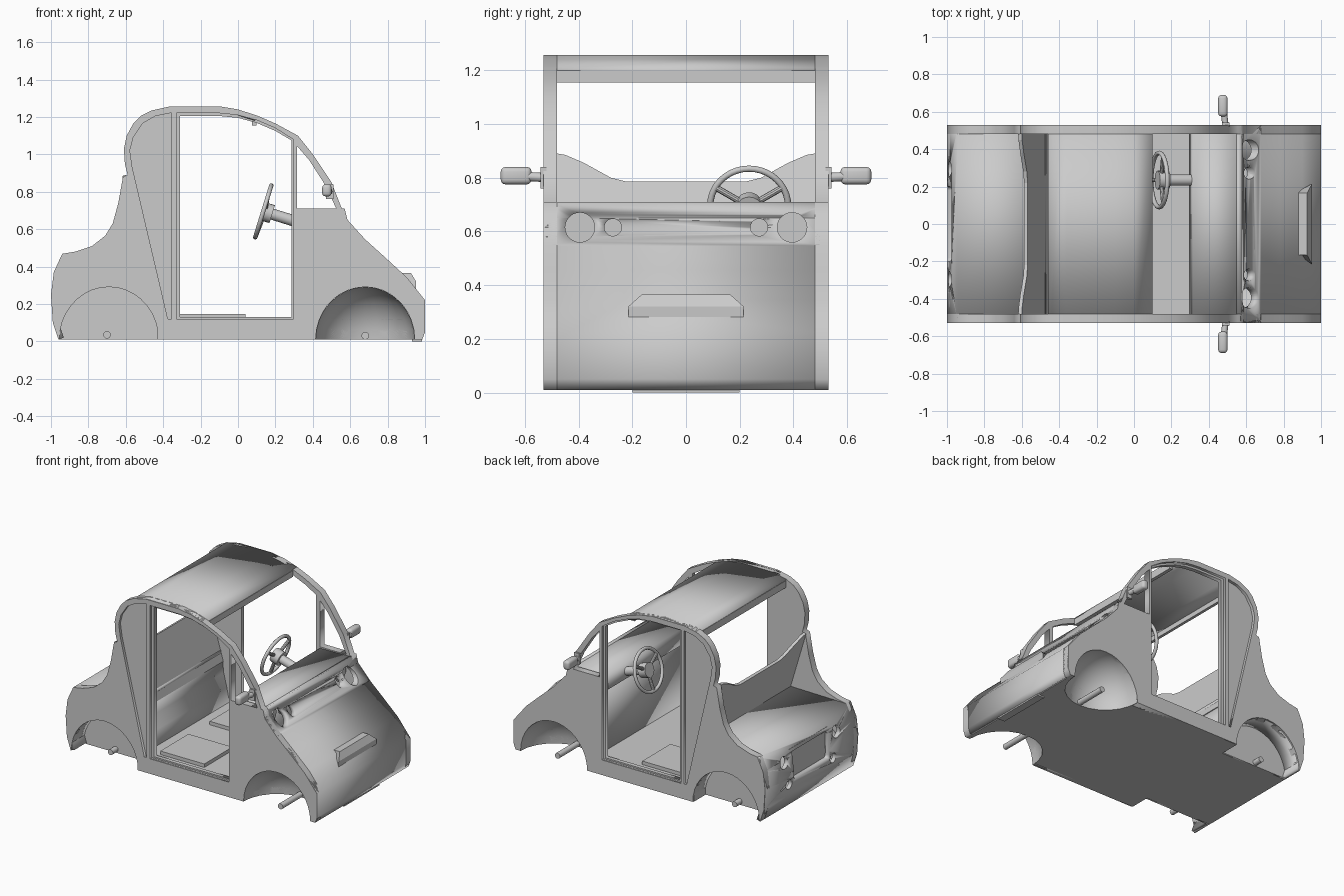
import bpy, bmesh, math
from mathutils import Vector, Matrix

if "Cube" in bpy.data.objects:
    bpy.data.objects.remove(bpy.data.objects["Cube"])

grey = bpy.data.materials.new("body_grey")
grey.use_nodes = True
GREY = (0.6, 0.6, 0.6, 1)
grey.diffuse_color = GREY
grey.node_tree.nodes["Principled BSDF"].inputs["Base Color"].default_value = GREY
HALF, INNER = 0.53, 0.48


def add(name, mesh, smooth=False):
    ob = bpy.data.objects.new(name, mesh)
    bpy.context.collection.objects.link(ob)
    mesh.materials.clear()
    mesh.materials.append(grey)
    bpy.ops.object.select_all(action='DESELECT')
    ob.select_set(True)
    bpy.context.view_layer.objects.active = ob
    if smooth:
        bpy.ops.object.shade_smooth_by_angle(angle=math.radians(30))
    return ob


def from_bm(name, bm, smooth=False):
    mesh = bpy.data.meshes.new(name)
    bm.to_mesh(mesh)
    bm.free()
    return add(name, mesh, smooth)


def plate(name, loops, y0, y1):
    """Side-view outline, with holes, extruded from y0 to y1."""
    cu = bpy.data.curves.new(name, 'CURVE')
    cu.dimensions, cu.fill_mode, cu.extrude = '2D', 'BOTH', abs(y1 - y0) / 2
    for loop in loops:
        sp = cu.splines.new('POLY')
        sp.points.add(len(loop) - 1)
        for p, (x, z) in zip(sp.points, loop):
            p.co = (x, z, 0, 1)
        sp.use_cyclic_u = True
    tmp = bpy.data.objects.new(name + "_outline", cu)
    mesh = bpy.data.meshes.new_from_object(tmp)
    bpy.data.objects.remove(tmp)
    mesh.transform(Matrix.Translation((0, (y0 + y1) / 2, 0)) @ Matrix.Rotation(math.pi / 2, 4, 'X'))
    return add(name, mesh)


def strip(name, path, y0, y1, thick=0.03):
    """Side-view path swept across the car and thickened inward."""
    bm = bmesh.new()
    rows = [[bm.verts.new((x, y, z)) for y in (y0, y1)] for x, z in path]
    for a, b in zip(rows, rows[1:]):
        bm.faces.new((a[0], b[0], b[1], a[1]))
    ob = from_bm(name, bm, True)
    mod = ob.modifiers.new("thickness", 'SOLIDIFY')
    mod.thickness, mod.offset = thick, -1
    bpy.ops.object.modifier_apply(modifier=mod.name)
    return ob


def box(name, lo, hi, bevel=0):
    bm = bmesh.new()
    bmesh.ops.create_cube(bm, size=1)
    lo, hi = Vector(lo), Vector(hi)
    for v in bm.verts:
        v.co = (lo + hi) / 2 + v.co * (hi - lo)
    if bevel:
        bmesh.ops.bevel(bm, geom=bm.edges[:], offset=bevel, segments=3, affect='EDGES', profile=0.5)
    return from_bm(name, bm, bool(bevel))


def rod(name, a, b, r, sides=20):
    a, b = Vector(a), Vector(b)
    bm = bmesh.new()
    turn = (b - a).to_track_quat('Z', 'Y').to_matrix().to_4x4()
    bmesh.ops.create_cone(bm, cap_ends=True, segments=sides, radius1=r, radius2=r,
                          depth=(b - a).length, matrix=Matrix.Translation((a + b) / 2) @ turn)
    return from_bm(name, bm, True)


def cut(ob, cutter):
    mod = ob.modifiers.new("cut", 'BOOLEAN')
    mod.operation, mod.object, mod.solver = 'DIFFERENCE', cutter, 'EXACT'
    bpy.context.view_layer.objects.active = ob
    bpy.ops.object.modifier_apply(modifier=mod.name)
    bpy.data.objects.remove(cutter)


def arch(cx, r, n=18):
    """Wheel arch, from rear to front."""
    return [(cx - r * math.cos(math.pi * i / n), 0.01 + 1.06 * r * math.sin(math.pi * i / n))
            for i in range(n + 1)]


# Profiles of the body, each from rear to front
tail = [(-.96, .01), (-.99, .1), (-1, .25), (-.985, .37), (-.94, .468)]
fin = [(-.87, .48), (-.78, .51), (-.71, .565), (-.67, .63), (-.64, .74), (-.615, .88), (-.59, .89)]
roof = [(-.605, .95), (-.61, 1.03), (-.595, 1.1), (-.56, 1.165), (-.52, 1.205), (-.46, 1.235), (-.36, 1.257),
        (-.1, 1.257), (0, 1.24), (.1, 1.208), (.2, 1.165), (.32, 1.1), (.4, 1), (.5, .85), (.555, .71)]
hood = [(.57, .71), (.585, .65), (.68, .545), (.78, .455), (.9, .345), (1, .22), (1, .05), (.985, .01)]
rear_arch, front_arch = arch(-.69, .265), arch(.68, .265)
outline = tail + fin + roof + hood + front_arch[::-1] + rear_arch[::-1]

# Openings of the sides
quarter = [(-.375, .12), (-.355, .12), (-.355, 1.222), (-.44, 1.205), (-.51, 1.165), (-.56, 1.09), (-.578, 1.02),
           (-.565, .93)]
door_top = [(.2, 1.125), (.1, 1.168), (0, 1.195), (-.1, 1.205)]
door = [(-.31, .13), (.285, .13), (.285, 1.075)] + door_top + [(-.31, 1.205)]
door_step = [(-.33, .118), (.298, .118), (.298, 1.078)] + [(x, z + .015) for x, z in door_top] + [(-.33, 1.22)]
vent = [(.315, .71), (.525, .71), (.47, .83), (.38, .97), (.315, 1.045)]

for s, side in ((-1, "near"), (1, "far")):
    # Body sides: an outer skin over an inner frame
    plate(side + "_outer_side", [outline, quarter, door_step, vent], s * .51, s * HALF)
    plate(side + "_inner_side", [outline, door, vent], s * INNER, s * .51)
    # Rear wheel well
    plate(side + "_rear_well_wall", [rear_arch], s * .38, s * .39)
    strip(side + "_rear_well_arch", rear_arch, min(s * .38, s * .52), max(s * .38, s * .52), -.005)
    rod(side + "_rear_hub", (-.7, s * .36, .035), (-.7, s * .45, .035), .02)
    # Domed front wheel well
    bm = bmesh.new()
    bmesh.ops.create_uvsphere(bm, u_segments=24, v_segments=16, radius=.265,
                              matrix=Matrix.Translation((.68, s * .525, .01)) @ Matrix.Diagonal((1, 1, 1.06, 1)))
    for co, no in (((0, 0, .01), (0, 0, -1)), ((0, s * .525, 0), (0, s, 0))):
        bmesh.ops.bisect_plane(bm, geom=bm.verts[:] + bm.edges[:] + bm.faces[:], plane_co=co,
                               plane_no=no, clear_outer=True)
    from_bm(side + "_front_well", bm, True)
    # Door mirror
    box(side + "_mirror", (.45, min(s * .575, s * .69), .775), (.5, max(s * .575, s * .69), .84), .018)
    rod(side + "_mirror_arm", (.49, s * .52, .8), (.48, s * .6, .805), .017)
    box(side + "_mirror_foot", (.47, min(s * .52, s * .542), .76), (.51, max(s * .52, s * .542), .84))
    # Floor mat
    box(side + "_floor_mat", (-.31, min(s * .12, s * .44), .12), (.04, max(s * .12, s * .44), .145))

rod("front_axle", (.68, -.49, .03), (.68, .49, .03), .02)

# Roof sheet with crossbars
strip("roof", [p for p in roof if -.47 < p[0] < .11 and p[1] > 1], -.525, .525)
box("front_header", (.075, -INNER, 1.155), (.1, INNER, 1.2))
box("rear_header", (-.46, -INNER, 1.175), (-.44, INNER, 1.225))

# Hood with lamp holes
front = strip("hood", hood, -.528, .528)
for s in (-1, 1):
    for y, r in ((.395, .055), (.272, .032)):
        cut(front, rod("lamp_cutter", (.52, s * y, .615), (.75, s * y, .615), r, 28))
        rod("lamp_backing", (.535, s * y, .615), (.54, s * y, .615), r + .005, 28)

# Raised wedge on the hood
bm = bmesh.new()
wedge = [[bm.verts.new((x, s * y, z)) for x, y, z in ((.86, .165, .365), (.925, .165, .365), (.952, .215, .32),
                                                     (.95, .215, .25), (.88, .165, .33))] for s in (-1, 1)]
bm.faces.new(wedge[0])
bm.faces.new(wedge[1][::-1])
for i in range(5):
    j = (i + 1) % 5
    bm.faces.new((wedge[0][j], wedge[0][i], wedge[1][i], wedge[1][j]))
bmesh.ops.recalc_face_normals(bm, faces=bm.faces[:])
from_bm("hood_wedge", bm)
box("nose_lip", (.93, -.2, 0), (.985, .2, .03))

# Tail and rear deck with lamp holes and a recessed panel
back = strip("tail_and_deck", tail + [(-.47, .475)], -.528, .528)
cut(back, box("recess_cutter", (-1.1, -.2, .2), (-.955, .2, .39), .02))
box("recess_panel", (-.968, -.22, .18), (-.95, .22, .41))
for s in (-1, 1):
    for y, z, r in ((.295, .35, .042), (.25, .18, .034)):
        cut(back, rod("tail_lamp_cutter", (-1.1, s * y, z), (-.93, s * y, z), r, 24))

# Rear bulkhead with a dipped top edge
bm = bmesh.new()
edge = [(.48, .4), (.48, .89), (.45, .885), (.38, .855), (.28, .8), (.22, .785)]
rim = edge + [(-y, z) for y, z in edge[::-1]]
bm.faces.new([bm.verts.new((-.6 + .3 * (.89 - z), y, z)) for y, z in rim])
bulkhead = from_bm("rear_bulkhead", bm)
bulkhead.modifiers.new("thickness", 'SOLIDIFY').thickness = .02
strip("bulkhead_foot", [(-.46, .42), (-.45, .32), (-.425, .22), (-.4, .1)], -.5, .5, .02)

# Floor
floor = box("floor", (-.43, -.525, .01), (.97, .525, .12))
for s in (-1, 1):
    bm = bmesh.new()
    bmesh.ops.create_uvsphere(bm, u_segments=24, v_segments=16, radius=.265,
                              matrix=Matrix.Translation((.68, s * .525, .01)) @ Matrix.Diagonal((1, 1, 1.06, 1)))
    cut(floor, from_bm("well_cutter", bm))
box("rear_floor", (-.96, -.38, .01), (-.42, .38, .1))

# Dashboard and firewall
strip("dashboard", [(.295, .6), (.315, .7), (.57, .705)], -.5, .5, .02)
strip("firewall", [(.36, .1), (.33, .62)], -.5, .5, .02)

# Steering wheel and column
centre, axis = Vector((.135, .235, .695)), Vector((.955, 0, -.296))
bpy.ops.mesh.primitive_torus_add(major_radius=.145, minor_radius=.012, major_segments=40, minor_segments=10,
                                 location=centre, rotation=axis.to_track_quat('Z', 'Y').to_euler())
wheel = bpy.context.object
wheel.name = "steering_wheel"
wheel.data.materials.append(grey)
bpy.ops.object.shade_smooth_by_angle(angle=math.radians(60))
rod("steering_hub", centre - axis * .01, centre + axis * .05, .05)
rod("steering_column", centre, centre + axis * .22, .03)
up = Vector((.296, 0, .955))
for a in (90, 210, 330):
    way = up * math.sin(math.radians(a + 180)) + Vector((0, 1, 0)) * math.cos(math.radians(a + 180))
    rod("steering_spoke", centre + axis * .01, centre + way * .142, .012, 10)
